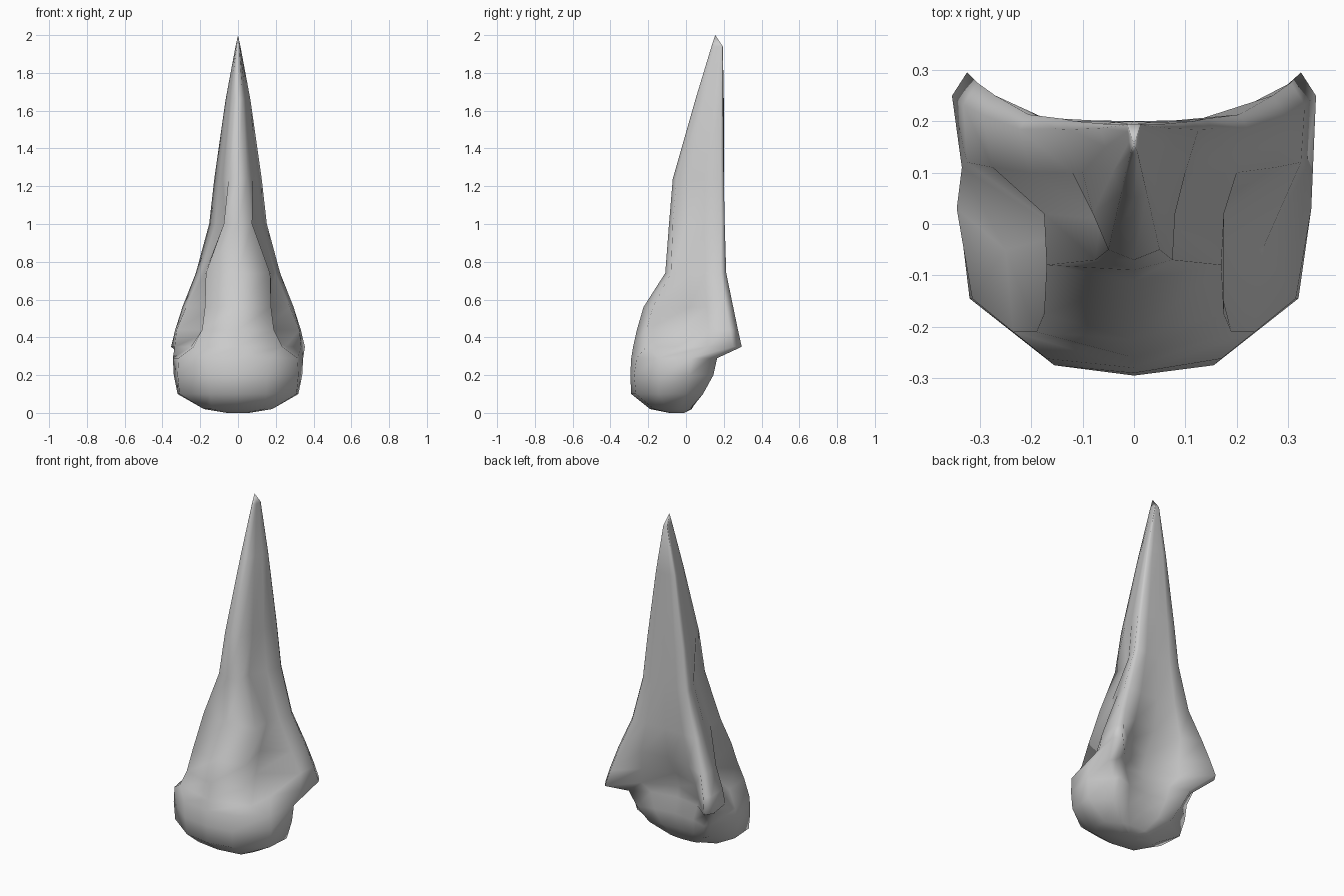
import bpy, bmesh

# Skull cross-sections, half side only:
# z, front y, brow rim, socket / groove floor, rear rim, back corner (x, y each), back y
SECTIONS = [
    (0.00, -0.09, .04, -.08, .06, -.06, .06, -.03, .03, -.01, -.01),
    (0.02, -0.19, .14, -.17, .18, -.10, .18, -.03, .09, 0.02, 0.03),
    (0.10, -0.29, .15, -.265, .31, -.145, .32, .00, .18, 0.09, 0.07),
    (0.20, -0.295, .155, -.275, .32, -.145, .34, .02, .22, .145, 0.10),
    (0.29, -.29, .17, -.262, .315, -.145, .345, .03, .26, .165, 0.08),
    (0.35, -.28, .235, -.21, .25, -.05, .335, .11, .325, .295, 0.07),
    (0.44, -.26, .19, -.21, .13, -.02, .325, .12, .305, .275, 0.10),
    (0.56, -.225, .175, -.175, .13, .02, .275, .11, .27, .25, 0.17),
    (0.74, -.11, .17, -.08, .175, .02, .20, .10, .205, .213, 0.195),
    (1.00, -.09, .075, -.07, .065, .01, .12, .10, .14, .205, 0.20),
    (1.24, -.07, .05, -.05, .08, .02, .10, .10, .115, .20, 0.20),
    (1.66, 0.05, .025, .06, .042, .10, .055, .15, .060, .195, 0.20),
    (1.94, .135, .007, .14, .010, .16, .012, .18, .012, .195, .195),
]
TIP = (0, 0.155, 2.0)

bm = bmesh.new()
rings = []
for z, front, *mid, back in SECTIONS:
    half = list(zip(mid[0::2], mid[1::2]))
    xe, ye = half[-1]
    half.insert(-1, (xe * 1.09, ye - 0.14 * xe))               # blunt outer corner
    half.append((xe * 0.58, back + 0.35 * (ye - back)))         # hollow of the palate
    loop = [(0, front)] + half + [(0, back)] + [(-x, y) for x, y in reversed(half)]
    rings.append([bm.verts.new((x, y, z)) for x, y in loop])

# braincase, sockets and beak walls
n = len(rings[0])
for low, high in zip(rings, rings[1:]):
    for i in range(n):
        j = (i + 1) % n
        bm.faces.new((low[i], low[j], high[j], high[i]))

# closed base and beak tip
bm.faces.new(list(reversed(rings[0])))
tip = bm.verts.new(TIP)
for i in range(n):
    bm.faces.new((rings[-1][i], rings[-1][(i + 1) % n], tip))
bmesh.ops.recalc_face_normals(bm, faces=bm.faces)

mesh = bpy.data.meshes.new("bird_skull")
bm.to_mesh(mesh)
bm.free()
skull = bpy.data.objects.new("bird_skull", mesh)
bpy.context.collection.objects.link(skull)
bpy.context.view_layer.objects.active = skull
skull.select_set(True)
bpy.ops.object.shade_smooth()
